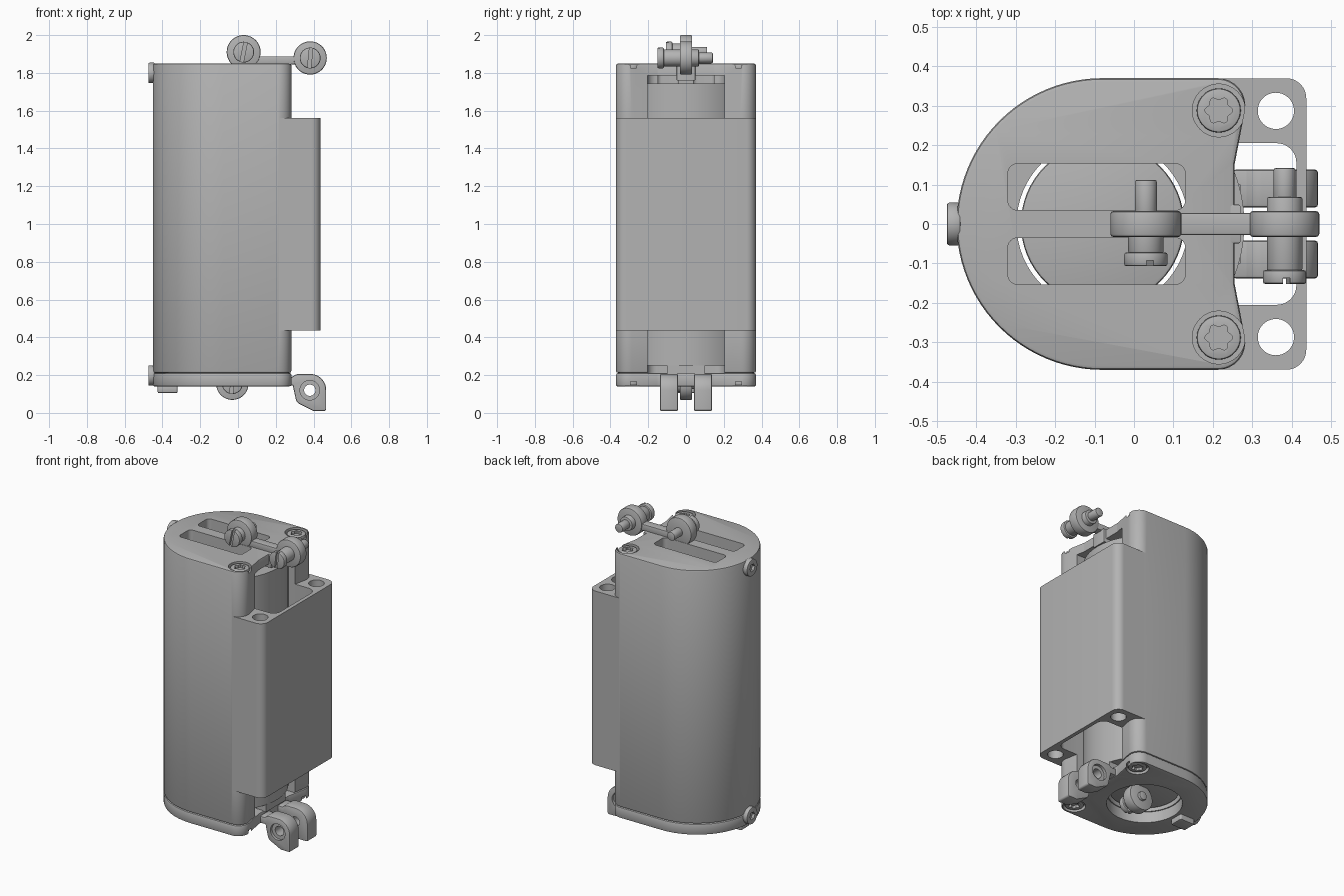
import bpy, bmesh, math
from mathutils import Vector

if "Cube" in bpy.data.objects:
    bpy.data.objects.remove(bpy.data.objects["Cube"], do_unlink=True)

grey = bpy.data.materials.new("plain grey")
grey.use_nodes = True
COLOUR = (0.45, 0.45, 0.45, 1)
grey.diffuse_color = COLOUR
grey.node_tree.nodes["Principled BSDF"].inputs["Base Color"].default_value = COLOUR


def circle(cx, cy, r, n=48, wave=0):
    """Round outline; wave adds six lobes for a star-shaped socket."""
    out = []
    for i in range(n):
        t = math.tau * i / n
        k = r * (1 + wave * math.cos(6 * t))
        out.append((cx + k * math.cos(t), cy + k * math.sin(t)))
    return out


def fillet(corners, steps=8):
    """Outline from (x, y, radius) corners."""
    out = []
    for i, (x, y, r) in enumerate(corners):
        p = Vector((x, y))
        if r == 0:
            out.append((x, y))
            continue
        u = (Vector(corners[i - 1][:2]) - p).normalized()
        v = (Vector(corners[(i + 1) % len(corners)][:2]) - p).normalized()
        half = u.angle(v) / 2
        c = p + (u + v).normalized() * r / math.sin(half)
        d = r / math.tan(half)
        a0 = math.atan2(*(p + u * d - c).yx)
        turn = math.remainder(math.atan2(*(p + v * d - c).yx) - a0, math.tau)
        for s in range(steps + 1):
            a = a0 + turn * s / steps
            out.append((c.x + r * math.cos(a), c.y + r * math.sin(a)))
    return out


def rect(x0, x1, y0, y1, r=0):
    return fillet([(x0, y0, r), (x1, y0, r), (x1, y1, r), (x0, y1, r)])


def prism(name, pts, lo, hi, axis="z", bevel=0, ends="both"):
    """Extrude an outline along an axis, with optional rounded end rims."""
    place = {"z": lambda a, b, h: (a, b, h),
             "y": lambda a, b, h: (a, h, b),
             "x": lambda a, b, h: (h, a, b)}[axis]
    bm = bmesh.new()
    low = [bm.verts.new(place(a, b, lo)) for a, b in pts]
    high = [bm.verts.new(place(a, b, hi)) for a, b in pts]
    caps = {"low": bm.faces.new(low), "high": bm.faces.new(high)}
    for i in range(len(pts)):
        bm.faces.new((low[i - 1], low[i], high[i], high[i - 1]))
    bmesh.ops.recalc_face_normals(bm, faces=bm.faces)
    if bevel:
        rims = [e for k, f in caps.items() if ends in (k, "both") for e in f.edges]
        bmesh.ops.bevel(bm, geom=rims, offset=bevel, segments=2, profile=0.5, affect="EDGES")
    mesh = bpy.data.meshes.new(name)
    bm.to_mesh(mesh)
    bm.free()
    mesh.materials.append(grey)
    ob = bpy.data.objects.new(name, mesh)
    bpy.context.collection.objects.link(ob)
    return ob


def combine(ob, tools, mode="DIFFERENCE"):
    """Apply booleans and discard the tools."""
    bpy.context.view_layer.objects.active = ob
    for tool in tools:
        mod = ob.modifiers.new("bool", "BOOLEAN")
        mod.operation, mod.object, mod.solver = mode, tool, "EXACT"
        bpy.ops.object.modifier_apply(modifier=mod.name)
        bpy.data.objects.remove(tool, do_unlink=True)
    return ob


# D-shaped outline shared by the housing and the bottom plate
AX = -0.08
outline = [(AX + 0.37 * math.cos(a), 0.37 * math.sin(a))
           for a in (math.radians(90 + 180 * i / 48) for i in range(49))]
outline += fillet([(-0.08, -0.37, 0), (0.297, -0.37, 0.07), (0.255, -0.15, 0.03),
                   (0.255, 0.15, 0.03), (0.297, 0.37, 0.07), (-0.08, 0.37, 0)])[1:-1]

# Housing with mounting block, side pocket, cylinder and bore
housing = prism("housing", outline, 0.212, 1.85, bevel=0.01)
combine(housing, [prism("block", rect(-0.02, 0.437, -0.3695, 0.3695, 0.05), 0.435, 1.56)], "UNION")
combine(housing, [prism("pocket", rect(0.12, 0.412, -0.205, 0.205, 0.05), 0.1, 1.785)])
combine(housing, [prism("tube", circle(AX, 0, 0.36, 96), 0.25, 1.745)], "UNION")
cuts = [prism("bore", circle(AX, 0, 0.218, 64), 0.1, 1.745)]
for s in (-1, 1):
    y0, y1 = sorted((0.035 * s, 0.153 * s))
    cuts += [prism("slot", rect(-0.32, 0.13, y0, y1, 0.025), 1.74, 1.9),
             prism("mount_hole", circle(0.36, 0.287 * s, 0.046), 0.3, 1.7),
             prism("recess", circle(0.215, 0.288 * s, 0.067), 1.825, 1.9)]
combine(housing, cuts)

# Bottom plate with fork arms, bore and screw recesses
plate = prism("bottom_plate", outline, 0.14, 0.21, bevel=0.008)
combine(plate, [prism("opening", circle(AX, 0, 0.222, 64), 0, 0.4)] +
        [prism("recess", circle(0.215, 0.288 * s, 0.067), 0.1, 0.165) for s in (-1, 1)])
prism("plate_foot", rect(-0.425, -0.32, -0.045, 0.045, 0.01), 0.105, 0.145, bevel=0.006)
prism("plate_stop", rect(0.2, 0.27, -0.1, 0.1), 0.205, 0.252)

# Star-drive screws in both ends
for label, face, out in (("top", 1.845, 1), ("bottom", 0.145, -1)):
    for side, s in (("left", 1), ("right", -1)):
        lo, hi = sorted((face, face - 0.03 * out))
        screw = prism(f"{label}_screw_{side}", circle(0.215, 0.288 * s, 0.056), lo, hi, bevel=0.006)
        lo, hi = sorted((face + 0.02 * out, face - 0.018 * out))
        combine(screw, [prism("socket", circle(0.215, 0.288 * s, 0.031, 48, 0.14), lo, hi)])

# Round-end screws
for label, z in (("upper", 1.8), ("lower", 0.198)):
    stud = prism(f"{label}_end_screw", circle(0, z, 0.054), -0.475, -0.44, "x", 0.006)
    combine(stud, [prism("socket", circle(0, z, 0.025, 6), -0.5, -0.458, "x")])

# Piston inside the bore and its lug
prism("piston", circle(AX, 0, 0.207, 64), 0.225, 1.6, bevel=0.008)
prism("piston_lug", circle(-0.03, 0.155, 0.086), -0.033, 0.033, "y", 0.006)

# Top link: two eyes and a connecting bar
prism("link_eye_inner", circle(0.03, 1.91, 0.09), -0.033, 0.033, "y", 0.008)
prism("link_eye_outer", circle(0.382, 1.879, 0.088), -0.033, 0.033, "y", 0.008)
prism("link_bar", rect(0.03, 0.38, 1.845, 1.888), -0.028, 0.028, "y", 0.006)
prism("link_rib", rect(0.15, 0.27, 1.76, 1.85), -0.05, 0.05, "y", 0.006)


def pivot_screw(name, x, z, head, shoulder, tip, tilt):
    """Slotted shoulder screw along y, with its head towards the front."""
    top = prism(name + "_head", circle(x, z, 0.055), head, head + 0.035, "y", 0.006)
    slot = prism("slot", rect(-0.009, 0.009, -0.08, 0.08), head - 0.02, head + 0.015, "y")
    slot.location, slot.rotation_euler = (x, 0, z), (0, tilt, 0)
    bpy.context.view_layer.update()
    combine(top, [slot])
    prism(name + "_shoulder", circle(x, z, 0.045), head + 0.034, shoulder, "y", 0.004)
    prism(name + "_tip", circle(x, z, 0.028), shoulder - 0.01, tip, "y", 0.006)


pivot_screw("inner_pivot", 0.03, 1.91, -0.107, 0.02, 0.112, 0.2)
pivot_screw("outer_pivot", 0.382, 1.879, -0.152, 0.068, 0.142, 0.1)
pivot_screw("piston_pivot", -0.03, 0.155, -0.107, 0.02, 0.05, 0.1)

# Bottom fork: two pierced lugs with a square toe
lug = fillet([(0.25, 0.145, 0), (0.29, 0.145, 0), (0.31, 0.055, 0.04), (0.40, 0.01, 0.02),
              (0.467, 0.01, 0.012), (0.467, 0.206, 0.085), (0.31, 0.206, 0.05),
              (0.285, 0.19, 0), (0.25, 0.19, 0)])
for side, s in (("left", 1), ("right", -1)):
    y0, y1 = sorted((0.042 * s, 0.138 * s))
    arm = prism(f"fork_lug_{side}", lug, y0, y1, "y", 0.008)
    z0, z1 = sorted((0.12 * s, 0.2 * s))
    combine(arm, [prism("hole", circle(0.38, 0.12, 0.03), -0.3, 0.3, "y"),
                  prism("counterbore", circle(0.38, 0.12, 0.052), z0, z1, "y")])

# Smooth curved walls, keep crisp edges
bpy.ops.object.select_all(action="DESELECT")
for ob in bpy.context.collection.objects:
    if ob.type == "MESH" and grey.name in ob.data.materials:
        ob.select_set(True)
        bpy.context.view_layer.objects.active = ob
bpy.ops.object.shade_smooth_by_angle(angle=math.radians(30))
